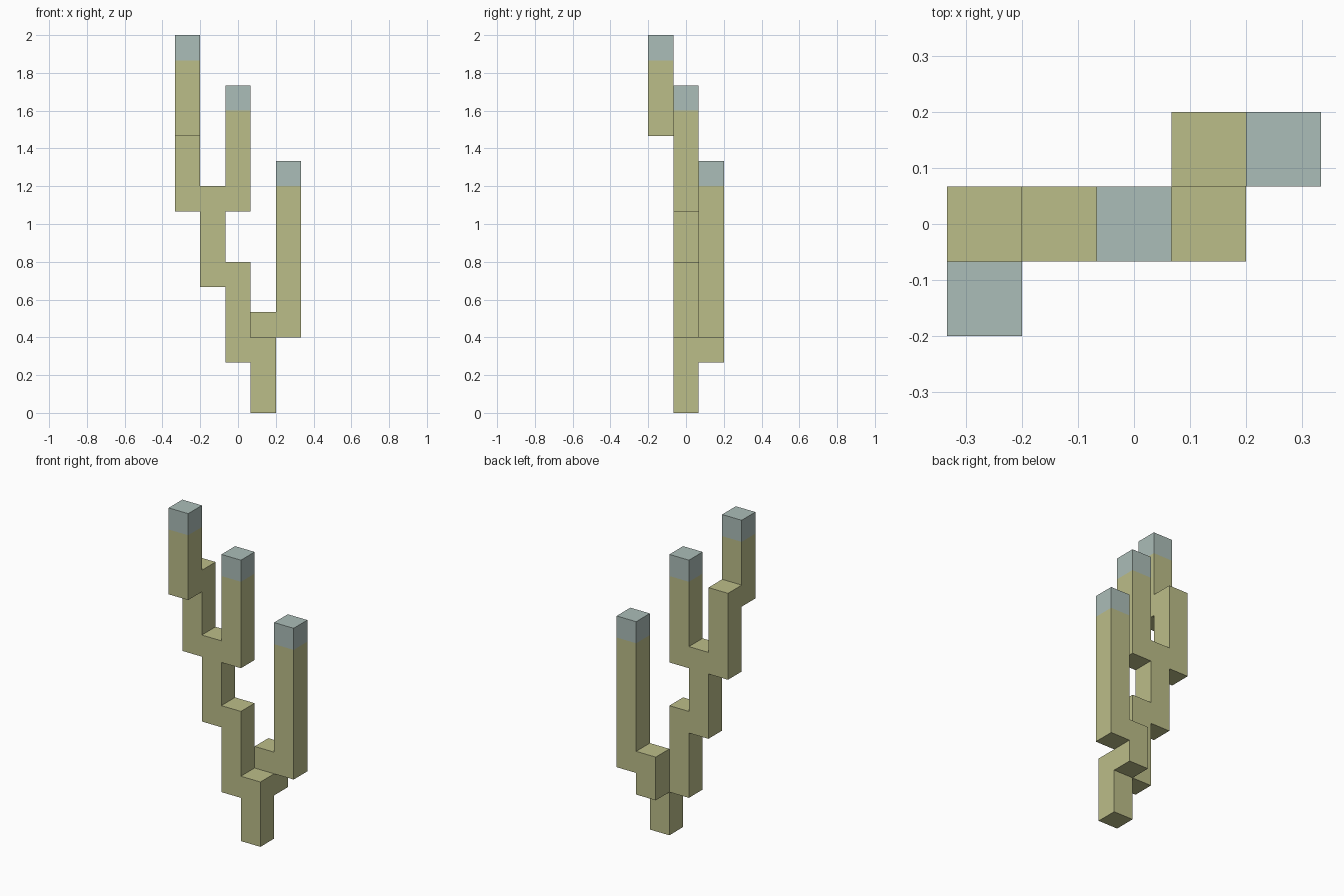
import bpy
import bmesh
from mathutils import Vector

if "Cube" in bpy.data.objects:
    bpy.data.objects.remove(bpy.data.objects["Cube"], do_unlink=True)

UNIT = 2 / 15  # edge of one block


def make_material(name, color):
    mat = bpy.data.materials.new(name)
    mat.use_nodes = True
    mat.diffuse_color = color
    mat.node_tree.nodes["Principled BSDF"].inputs["Base Color"].default_value = color
    return mat


stalk = make_material("olive_green", (0.50, 0.51, 0.25, 1))
tip = make_material("pale_teal", (0.41, 0.51, 0.48, 1))

# Upright segments: column x, column y, first block, end block, has a coloured tip
SEGMENTS = {
    "base_trunk": (1, 0, 0, 3, False),
    "back_branch_foot": (1, 1, 2, 4, False),
    "left_branch": (2, 1, 3, 10, True),
    "middle_trunk": (0, 0, 2, 6, False),
    "upper_trunk": (-1, 0, 5, 9, False),
    "centre_branch": (0, 0, 8, 13, True),
    "right_branch_foot": (-2, 0, 8, 12, False),
    "right_branch": (-2, -1, 11, 15, True),
}

filled = {(x, y, z) for x, y, start, end, _ in SEGMENTS.values()
          for z in range(start, end)}


def block_face(bm, cell, axis, sign):
    """Add one outer square of a block, facing along the signed axis."""
    normal, u, v = Vector(), Vector(), Vector()
    normal[axis] = sign
    u[(axis + 1) % 3] = 1
    v[(axis + 2) % 3] = sign
    centre = Vector(cell) + Vector((0, 0, 0.5)) + normal / 2
    corners = [centre + (u * a + v * b) / 2
               for a, b in ((-1, -1), (1, -1), (1, 1), (-1, 1))]
    return bm.faces.new([bm.verts.new(c * UNIT) for c in corners])


def build_segment(name, x, y, start, end, has_tip):
    bm = bmesh.new()
    for z in range(start, end):
        for axis in range(3):
            for sign in (-1, 1):
                neighbour = [x, y, z]
                neighbour[axis] += sign
                # Faces hidden between touching blocks are left out
                if tuple(neighbour) not in filled:
                    face = block_face(bm, (x, y, z), axis, sign)
                    face.material_index = int(has_tip and z == end - 1)
    bmesh.ops.remove_doubles(bm, verts=bm.verts, dist=0.001)
    # Merge flat block squares into long clean sides
    bmesh.ops.dissolve_limit(bm, angle_limit=0.01, verts=bm.verts,
                             edges=bm.edges, delimit={'MATERIAL'})
    mesh = bpy.data.meshes.new(name)
    bm.to_mesh(mesh)
    bm.free()
    mesh.materials.append(stalk)
    if has_tip:
        mesh.materials.append(tip)
    bpy.context.collection.objects.link(bpy.data.objects.new(name, mesh))


for segment_name, spec in SEGMENTS.items():
    build_segment(segment_name, *spec)
